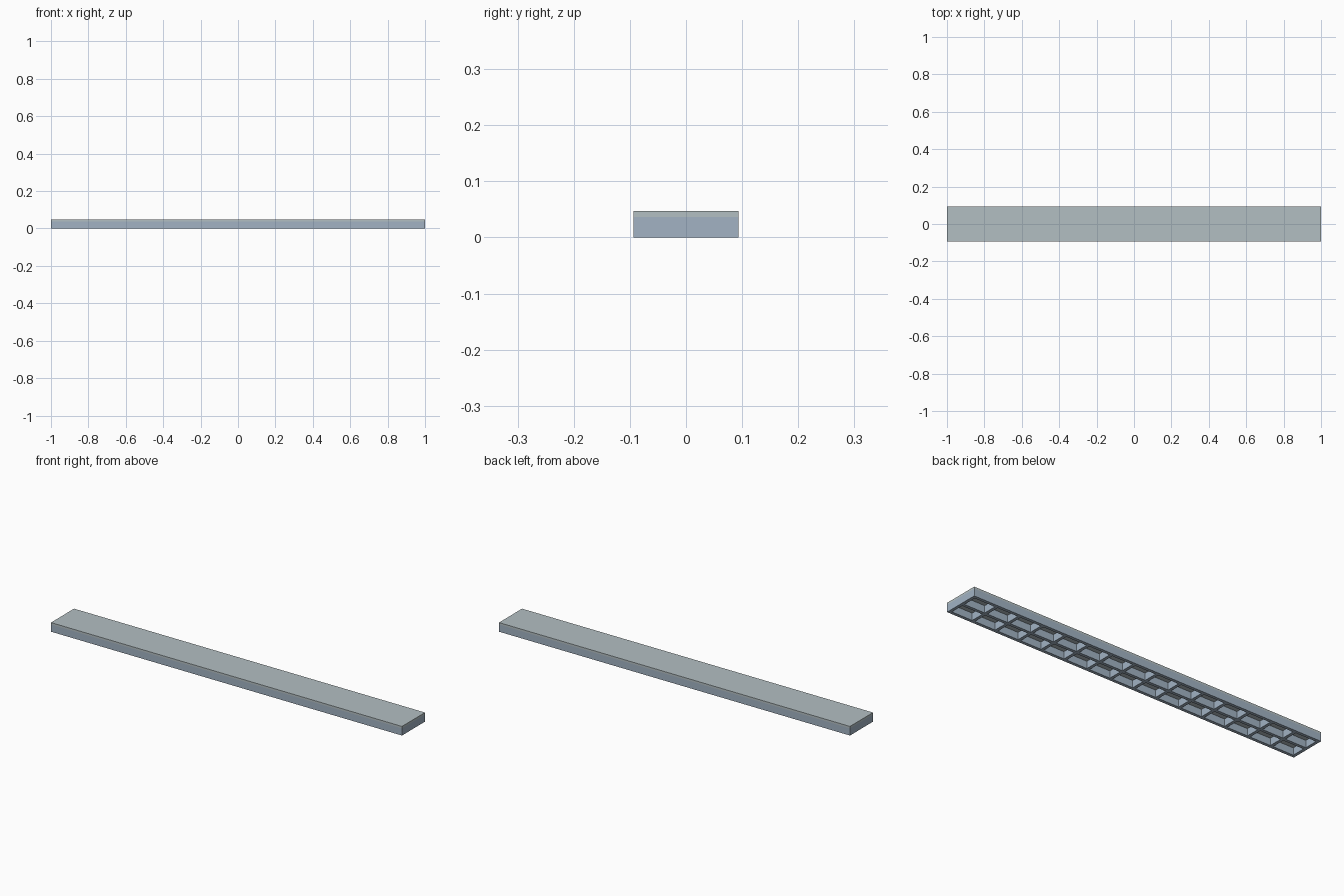
import bpy

if "Cube" in bpy.data.objects:
    bpy.data.objects.remove(bpy.data.objects["Cube"])

L, W, H = 2.0, 0.1875, 0.047
DECK = 0.0104          # top sheet thickness
T = 0.0156             # lumber thickness
BAYS = 15
JH = H - DECK          # joist height


def material(name, rgb):
    m = bpy.data.materials.new(name)
    m.diffuse_color = (*rgb, 1)
    m.use_nodes = True
    m.node_tree.nodes["Principled BSDF"].inputs["Base Color"].default_value = m.diffuse_color
    return m


def box(name, size, center, mat):
    bpy.ops.mesh.primitive_cube_add(size=1, location=center)
    o = bpy.context.object
    o.name = name
    o.scale = size
    bpy.ops.object.transform_apply(location=False, rotation=False, scale=True)
    o.data.materials.append(mat)
    return o


deck_mat = material("deck_grey", (0.45, 0.52, 0.54))
frame_mat = material("frame_blue_grey", (0.36, 0.45, 0.55))

# Deck sheet on top
box("deck_sheet", (L, W, DECK), (0, 0, H - DECK / 2), deck_mat)

# Long side rails and centre rail
for name, y in (("front_rail", -(W - T) / 2), ("back_rail", (W - T) / 2)):
    box(name, (L, T, JH), (0, y, JH / 2), frame_mat)
box("centre_rail", (L - 2 * T, T, JH), (0, 0, JH / 2), frame_mat)

# End boards and cross joists
for i in range(BAYS + 1):
    x = -(L - T) / 2 + i * (L - T) / BAYS
    if i in (0, BAYS):
        box("end_board", (T, W - 2 * T, JH), (x, 0, JH / 2), frame_mat)
    else:
        depth = W / 2 - 1.5 * T
        for s in (-1, 1):
            box("cross_joist", (T, depth, JH), (x, s * (T / 2 + depth / 2), JH / 2), frame_mat)
